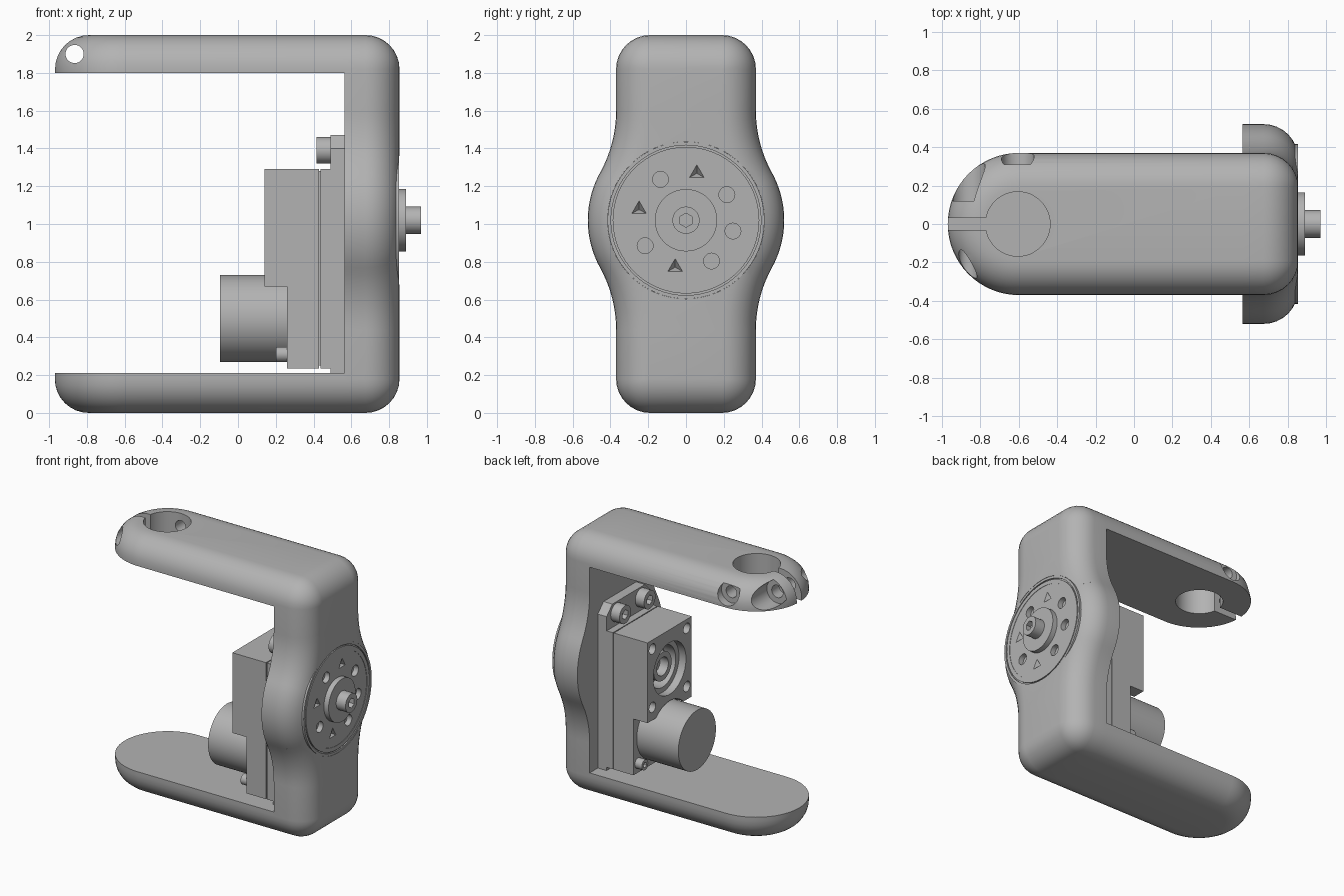
import bpy, bmesh
from math import sin, cos, pi, radians, atan2
from mathutils import Vector, Matrix

cube = bpy.data.objects.get("Cube")
if cube:
    bpy.data.objects.remove(cube, do_unlink=True)

grey = bpy.data.materials.new("plain grey")
grey.use_nodes = True
grey.diffuse_color = (0.45, 0.45, 0.45, 1)
grey.node_tree.nodes["Principled BSDF"].inputs["Base Color"].default_value = grey.diffuse_color


def add(name, bm):
    bmesh.ops.remove_doubles(bm, verts=bm.verts, dist=1e-5)
    bmesh.ops.recalc_face_normals(bm, faces=bm.faces)
    mesh = bpy.data.meshes.new(name)
    bm.to_mesh(mesh)
    bm.free()
    mesh.materials.append(grey)
    obj = bpy.data.objects.new(name, mesh)
    bpy.context.scene.collection.objects.link(obj)
    return obj


def loft(name, loops):
    """Skin a list of equal point loops and cap both ends."""
    bm = bmesh.new()
    rings = [[bm.verts.new(p) for p in loop] for loop in loops]
    n = len(rings[0])
    for a, b in zip(rings, rings[1:]):
        for i in range(n):
            j = (i + 1) % n
            bm.faces.new((a[i], a[j], b[j], b[i]))
    bm.faces.new(rings[0])
    bm.faces.new(rings[-1])
    return add(name, bm)


def rod(name, r, a, b, n=32, tip=None):
    a, b = Vector(a), Vector(b)
    bm = bmesh.new()
    turn = (b - a).to_track_quat('Z', 'Y').to_matrix().to_4x4()
    bmesh.ops.create_cone(bm, cap_ends=True, segments=n, radius1=r,
                          radius2=r if tip is None else tip, depth=(b - a).length,
                          matrix=Matrix.Translation((a + b) / 2) @ turn)
    return add(name, bm)


def box(name, lo, hi):
    (x0, y0, z0), (x1, y1, z1) = lo, hi
    return loft(name, [[(x0, y0, z), (x1, y0, z), (x1, y1, z), (x0, y1, z)] for z in (z0, z1)])


def activate(obj):
    bpy.ops.object.select_all(action='DESELECT')
    obj.select_set(True)
    bpy.context.view_layer.objects.active = obj


def cut(obj, *cutters):
    activate(obj)
    for c in cutters:
        c.hide_render = True
        mod = obj.modifiers.new("cut", 'BOOLEAN')
        mod.operation, mod.solver, mod.object = 'DIFFERENCE', 'EXACT', c
        bpy.ops.object.modifier_apply(modifier=mod.name)
        bpy.data.objects.remove(c, do_unlink=True)


def arc(cx, cy, r, a0, a1, n):
    steps = [radians(a0 + (a1 - a0) * i / n) for i in range(n + 1)]
    return [(cx + r * cos(a), cy + r * sin(a)) for a in steps]


def screw(name, r, base, tip):
    """Socket head screw lying along x."""
    base, tip = Vector(base), Vector(tip)
    out = (tip - base).normalized() * 0.02
    head = rod(name, r, base, tip)
    cut(head, rod("socket", r * 0.52, tip - out * 2, tip + out, 6))


HALF, ROUND, INNER, FACE, MID = 0.37, 0.18, 0.565, 0.855, 1.02
quarter = [radians(90 * i / 8) for i in range(9)]
# inset and remaining depth at each step of the rounded outer edge
rounding = [(ROUND * (1 - cos(a)), ROUND * (1 - sin(a))) for a in quarter]


# Arms: round-ended slabs with a rounded outer rim
def arm(name, inside, outside):
    sign = 1 if outside > inside else -1

    def outline(inset, z):
        r = HALF - inset
        pts = [(INNER, r)] + arc(-0.6, 0, r, 90, 270, 32) + [(INNER, -r)]
        return [(x, y, z) for x, y in pts]
    return loft(name, [outline(0, inside)] + [outline(d, outside - sign * h) for d, h in rounding])


upper_arm = arm("upper_arm", 1.8, 2.0)
arm("lower_arm", 0.21, 0.0)

# Clamp bore, slot, pinch screw hole and set screw hole
PX, SX, HZ = -0.865, -0.605, 1.9
cut(upper_arm,
    rod("bore", 0.168, (SX, 0, 1.7), (SX, 0, 2.1), 48),
    box("slot", (-1.1, -0.03, 1.7), (-0.7, 0.03, 2.1)),
    rod("pinch_hole", 0.048, (PX, -0.5, HZ), (PX, 0.5, HZ)),
    rod("pinch_seat", 0.09, (PX, 0.12, HZ), (PX, 0.5, HZ)),
    rod("set_hole", 0.045, (SX, 0.05, HZ), (SX, 0.5, HZ)),
    rod("set_seat", 0.085, (SX, 0.31, HZ), (SX, 0.5, HZ)))


# Spine: upright with a round bulge in the middle, rounded towards the outer face
def spine_outline(inset, x):
    bulge, fillet, rise = 0.52, 0.676, 0.58
    fy = HALF + fillet
    a = atan2(rise, fy) * 180 / pi
    c, r = HALF - ROUND, ROUND - inset
    side = arc(c, 2 - ROUND, r, 90, 0, 8)
    side += arc(fy, MID + rise, fillet + inset, 180, 180 + a, 8)
    side += arc(0, MID, bulge - inset, a, -a, 16)
    side += arc(fy, MID - rise, fillet + inset, 180 - a, 180, 8)
    side += arc(c, ROUND, r, 0, -90, 8)
    return [(x, y, z) for y, z in side + [(-y, z) for y, z in reversed(side)]]


spine = loft("spine", [spine_outline(0, INNER)] + [spine_outline(d, FACE - h) for d, h in rounding])
cut(spine, rod("disc_pocket", 0.416, (0.79, 0, MID), (0.95, 0, MID), 64))

# Output disc with a ring groove and eight recesses
steps = [(0.785, 0.4155), (0.853, 0.4155), (0.853, 0.397), (0.843, 0.397),
         (0.843, 0.388), (0.853, 0.388), (0.853, 0.357), (0.85, 0.357)]
disc = loft("output_disc", [[(x, y, z) for y, z in arc(0, MID, r, 0, 354.375, 63)] for x, r in steps])
for k in range(8):
    a = radians(32 + 45 * k)
    y, z = 0.255 * cos(a), MID + 0.255 * sin(a)
    if k in (1, 3, 5):
        pit = rod("pit", 0.055, (0.86, y, z), (0.81, y, z), 3, 0.004)
    else:
        pit = rod("pit", 0.042, (0.81, y, z), (0.9, y, z), 20)
    cut(disc, pit)
rod("output_hub", 0.165, (0.83, 0, MID), (0.89, 0, MID), 48)
screw("hub_screw", 0.072, (0.88, 0, MID), (0.97, 0, MID))

# Mounting plate with trimmed upper corners
W = 0.27
plate = [(-W, 0.21), (W, 0.21), (W, 1.4), (W - 0.07, 1.47), (0.07 - W, 1.47), (-W, 1.4)]
loft("mounting_plate", [[(x, y, z) for y, z in plate] for x in (0.49, INNER)])
box("gear_cover", (0.436, -W, 0.235), (0.49, W, 1.29))
box("gasket", (0.425, 0.01 - W, 0.25), (0.44, W - 0.01, 1.28))

# Stepped gear housing with a bearing bore, bolt holes and a motor notch
step = [(0.14, 0.67), (0.26, 0.67), (0.26, 0.235), (0.429, 0.235), (0.429, 1.29), (0.14, 1.29)]
housing = loft("gear_housing", [[(x, y, z) for x, z in step] for y in (-W, W)])
BZ, MZ = 0.99, 0.5
cut(housing,
    rod("notch", 0.24, (0.05, 0, MZ), (0.255, 0, MZ), 48),
    rod("bearing_bore", 0.2, (0.1, 0, BZ), (0.2, 0, BZ), 48),
    rod("shaft_bore", 0.16, (0.1, 0, BZ), (0.3, 0, BZ), 48))
for y in (-0.21, 0.21):
    for z in (BZ - 0.22, BZ + 0.23):
        cut(housing, rod("bolt_hole", 0.04, (0.1, y, z), (0.22, y, z), 20))
shaft = rod("inner_shaft", 0.11, (0.31, 0, BZ), (0.2, 0, BZ))
cut(shaft, rod("shaft_hole", 0.07, (0.27, 0, BZ), (0.1, 0, BZ)))

# Motor and its fasteners
rod("motor", 0.23, (0.27, 0, MZ), (-0.095, 0, MZ), 64)
for side, y in (("left", 1), ("right", -1)):
    screw("plate_screw_" + side, 0.07, (0.5, 0.15 * y, 1.39), (0.415, 0.15 * y, 1.39))
    screw("motor_screw_" + side, 0.04, (0.27, 0.215 * y, 0.31), (0.2, 0.215 * y, 0.31))

# Smooth curved faces, keep edges crisp
for obj in list(bpy.context.scene.collection.objects):
    if obj.type == 'MESH' and obj.data.materials and obj.data.materials[0] == grey:
        activate(obj)
        bpy.ops.object.shade_smooth_by_angle(angle=radians(30))
